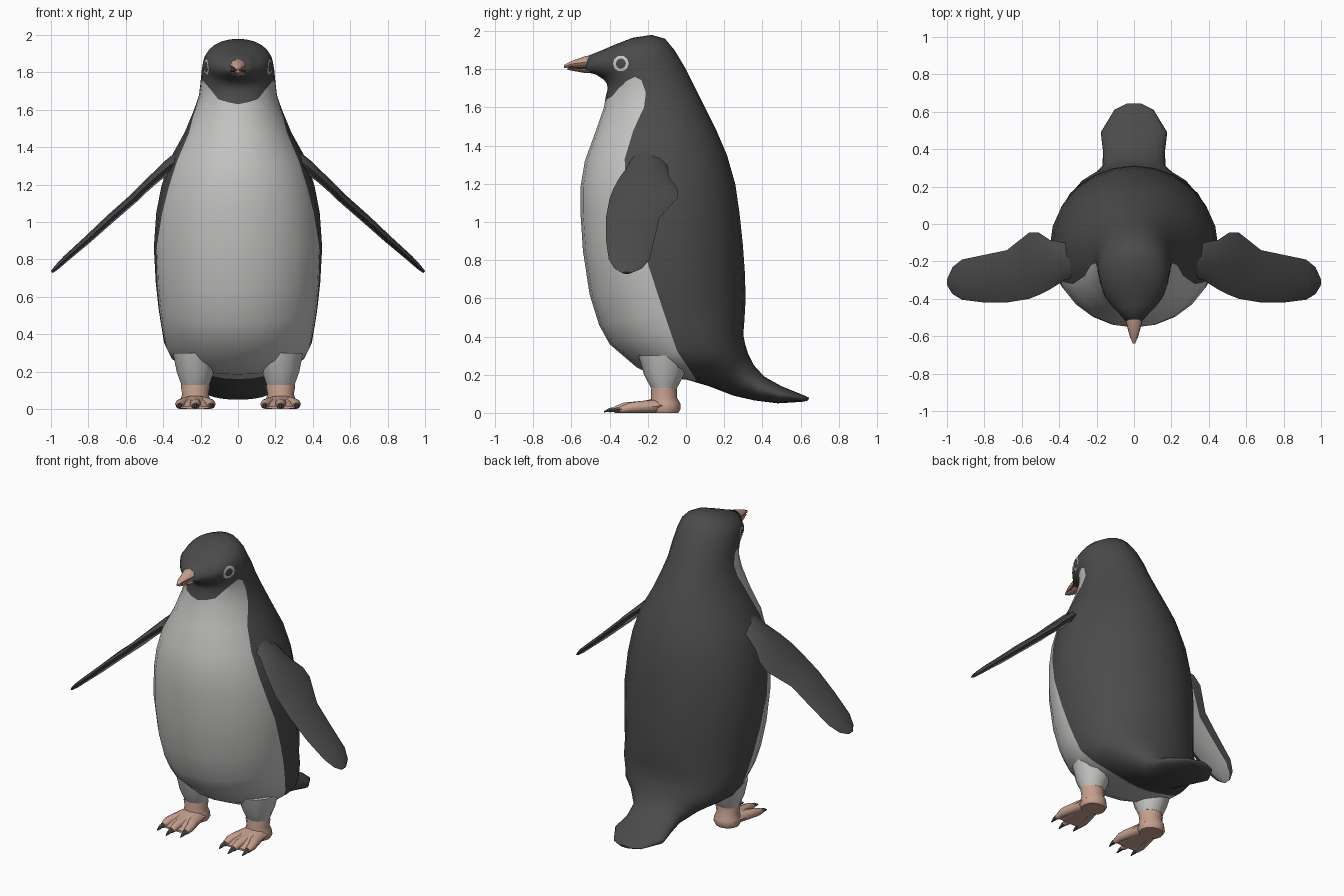
import bpy, bmesh, math
from mathutils import Vector
from mathutils.bvhtree import BVHTree

cube = bpy.data.objects.get("Cube")
if cube:
    bpy.data.objects.remove(cube, do_unlink=True)


def material(name, r, g, b):
    m = bpy.data.materials.new(name)
    m.use_nodes = True
    m.diffuse_color = (r, g, b, 1)
    bsdf = next(n for n in m.node_tree.nodes if n.type == 'BSDF_PRINCIPLED')
    bsdf.inputs["Base Color"].default_value = (r, g, b, 1)
    bsdf.inputs["Roughness"].default_value = 0.8
    return m


BLACK = material("charcoal feathers", 0.07, 0.07, 0.07)
WHITE = material("pale belly feathers", 0.55, 0.55, 0.54)
PINK = material("pink skin", 0.56, 0.35, 0.27)
BROWN = material("brown mouth", 0.2, 0.1, 0.07)
CLAW = material("grey claw", 0.09, 0.085, 0.08)
RING = material("eye ring grey", 0.6, 0.6, 0.6)


def interp(pts, v):
    if v <= pts[0][0]:
        return pts[0][1]
    for (a, p), (b, q) in zip(pts, pts[1:]):
        if v <= b:
            return p + (q - p) * (v - a) / (b - a)
    return pts[-1][1]


def loft(rings, sides):
    """Capped skin through elliptical rings given as (centre, axis, axis)."""
    bm = bmesh.new()
    rows = []
    for c, u, v in rings:
        c, u, v = Vector(c), Vector(u), Vector(v)
        angles = [2 * math.pi * i / sides for i in range(sides)]
        rows.append([bm.verts.new(c + u * math.cos(a) + v * math.sin(a)) for a in angles])
    for p, q in zip(rows, rows[1:]):
        for i in range(sides):
            j = (i + 1) % sides
            bm.faces.new((p[i], p[j], q[j], q[i]))
    bm.faces.new(rows[0])
    bm.faces.new(rows[-1])
    bmesh.ops.recalc_face_normals(bm, faces=bm.faces)
    return bm


def finish(name, bm, mats, angle=50):
    mesh = bpy.data.meshes.new(name)
    bm.to_mesh(mesh)
    bm.free()
    for m in mats:
        mesh.materials.append(m)
    mesh.polygons.foreach_set("use_smooth", [True] * len(mesh.polygons))
    mesh.set_sharp_from_angle(angle=math.radians(angle))
    obj = bpy.data.objects.new(name, mesh)
    bpy.context.scene.collection.objects.link(obj)
    return obj


def split_along(bm, f):
    """Cut the faces where f changes sign."""
    cuts = []
    for e in list(bm.edges):
        a, b = e.verts[0], e.verts[1]
        if f(a.co) * f(b.co) < 0:
            lo, hi = 0.0, 1.0
            for _ in range(14):
                mid = (lo + hi) / 2
                if f(a.co) * f(a.co.lerp(b.co, mid)) > 0:
                    lo = mid
                else:
                    hi = mid
            cuts.append(bmesh.utils.edge_split(e, a, lo)[1])
    bmesh.ops.connect_verts(bm, verts=cuts)


# Body: front y, z, back y, z, half width, from tail tip over trunk to face
body_rings = [
    (.64, .065, .645, .08, .04), (.61, .058, .61, .095, .105),
    (.48, .05, .50, .14, .178), (.36, .065, .41, .19, .165),
    (.25, .09, .355, .25, .17), (.12, .14, .325, .31, .24),
    (0, .175, .31, .36, .32), (-.15, .185, .30, .41, .365),
    (-.26, .24, .305, .47, .395), (-.4, .36, .31, .55, .412),
    (-.455, .46, .312, .62, .425), (-.505, .62, .308, .74, .44),
    (-.54, .85, .298, .88, .45), (-.553, 1.05, .28, 1.05, .437),
    (-.553, 1.18, .258, 1.2, .41), (-.53, 1.32, .215, 1.35, .365),
    (-.475, 1.47, .155, 1.49, .285), (-.43, 1.6, .1, 1.6, .235),
    (-.42, 1.66, .05, 1.7, .208), (-.41, 1.7, 0, 1.8, .2),
    (-.415, 1.725, -.06, 1.9, .194), (-.43, 1.745, -.11, 1.96, .187),
    (-.445, 1.755, -.18, 1.98, .177), (-.46, 1.765, -.28, 1.965, .158),
    (-.48, 1.775, -.37, 1.93, .122), (-.5, 1.78, -.44, 1.9, .083),
    (-.53, 1.785, -.51, 1.872, .043),
]
flank_edge = [(.18, .05), (.33, -.05), (.78, -.2), (1.1, -.3), (1.3, -.33),
              (1.5, -.27), (1.6, -.22), (1.68, -.21), (1.76, -.24)]
bib_edge = [(0, 1.63), (.1, 1.65), (.14, 1.7), (.19, 1.76), (.25, 1.77)]


def belly(p):
    return min(interp(flank_edge, p.z) - p.y, interp(bib_edge, abs(p.x)) - p.z)


bm = loft([((0, (fy + by) / 2, (fz + bz) / 2), (0, (fy - by) / 2, (fz - bz) / 2), (w, 0, 0))
           for fy, fz, by, bz, w in body_rings], 24)
split_along(bm, belly)
for f in bm.faces:
    f.material_index = int(belly(f.calc_center_median()) > 0)
surface = BVHTree.FromBMesh(bm)
finish("body", bm, [BLACK, WHITE], 60)


# Beak: y, bottom z, top z, half width
def bill(name, rows, mat):
    rings = [((0, y, (a + b) / 2), (w, 0, 0), (0, 0, (b - a) / 2)) for y, a, b, w in rows]
    finish(name, loft(rings, 8), [mat])


bill("upper_beak", [(-.46, 1.8, 1.88, .055), (-.53, 1.806, 1.868, .04),
                    (-.6, 1.812, 1.843, .022), (-.64, 1.806, 1.822, .006)], PINK)
bill("mouth_line", [(-.46, 1.795, 1.825, .058), (-.53, 1.797, 1.822, .042),
                    (-.61, 1.802, 1.816, .02)], BROWN)
bill("lower_beak", [(-.46, 1.778, 1.805, .05), (-.54, 1.782, 1.808, .036),
                    (-.62, 1.797, 1.81, .012)], PINK)

# Flipper stations: x, z, front y, back y, half thickness
flipper_rows = [
    (.29, 1.35, -.28, -.13, .045), (.37, 1.3, -.3, -.1, .034),
    (.45, 1.23, -.35, -.085, .028), (.51, 1.175, -.38, -.045, .026),
    (.56, 1.125, -.4, -.045, .025), (.68, 1.02, -.42, -.14, .024),
    (.8, .91, -.42, -.165, .021), (.92, .805, -.405, -.19, .017),
    (.97, .757, -.375, -.23, .013), (.995, .733, -.335, -.285, .007),
]

for side, label in ((1, "left"), (-1, "right")):
    # Flipper with pale underside
    out = Vector((.67 * side, 0, .74))
    bm = loft([((x * side, (a + b) / 2, z), (0, (b - a) / 2, 0), out * t)
               for x, z, a, b, t in flipper_rows], 8)
    for f in bm.faces:
        f.material_index = int(f.normal.dot(out) < -.96)
    finish(label + "_flipper", bm, [BLACK, WHITE])

    # Eye ring laid on the head
    bm = bmesh.new()
    loops = []
    for r in (.041, .026):
        loop = []
        for i in range(10):
            a = 2 * math.pi * i / 10
            start = Vector((side, -.34 + r * math.cos(a), 1.83 + r * math.sin(a)))
            hit, normal, _, _ = surface.ray_cast(start, Vector((-side, 0, 0)))
            loop.append(bm.verts.new(hit + normal * .004))
        loops.append(loop)
    for i in range(10):
        j = (i + 1) % 10
        quad = [loops[0][i], loops[0][j], loops[1][j], loops[1][i]]
        bm.faces.new(quad if side > 0 else quad[::-1])
    bm.normal_update()
    finish(label + "_eye_ring", bm, [RING])

    # Feathered thigh, ankle and webbed foot
    cx = .228 * side

    def upright(rows):
        return [((cx, y, z), (rx, 0, 0), (0, ry, 0)) for z, y, rx, ry in rows]

    finish(label + "_thigh", loft(upright([(.3, -.11, .12, .14), (.2, -.115, .1, .105),
                                           (.13, -.115, .075, .068)]), 12), [WHITE])
    finish(label + "_ankle", loft(upright([(.16, -.115, .07, .06), (.12, -.115, .078, .068),
                                           (.08, -.115, .07, .068), (.05, -.11, .08, .08),
                                           (.02, -.11, .085, .082), (0, -.11, .075, .07)]), 12), [PINK])
    web = [((cx, y, h / 2), (w, 0, 0), (0, 0, h / 2))
           for y, h, w in ((-.08, .08, .075), (-.2, .07, .085), (-.28, .045, .095), (-.34, .016, .085))]
    finish(label + "_foot_web", loft(web, 10), [PINK])

    # Toes and claws
    for k, toe in enumerate(("inner", "middle", "outer")):
        dx = (k - 1) * .083 * side
        tip = -.375 if k == 1 else -.345
        path = [(-.13, .3, .05, .036), (-.24, .75, .036, .031), (tip + .05, .97, .028, .027),
                (tip, 1, .018, .017)]
        finish(f"{label}_{toe}_toe", loft([((cx + dx * s, y, h), (w, 0, 0), (0, 0, h))
                                          for y, s, w, h in path], 8), [PINK])
        claw = [(tip + .015, .02, .018, .014), (tip - .025, .016, .013, .012),
                (tip - .055, .006, .004, .004)]
        finish(f"{label}_{toe}_claw", loft([((cx + dx * 1.03, y, z), (w, 0, 0), (0, 0, h))
                                           for y, z, w, h in claw], 6), [CLAW])
